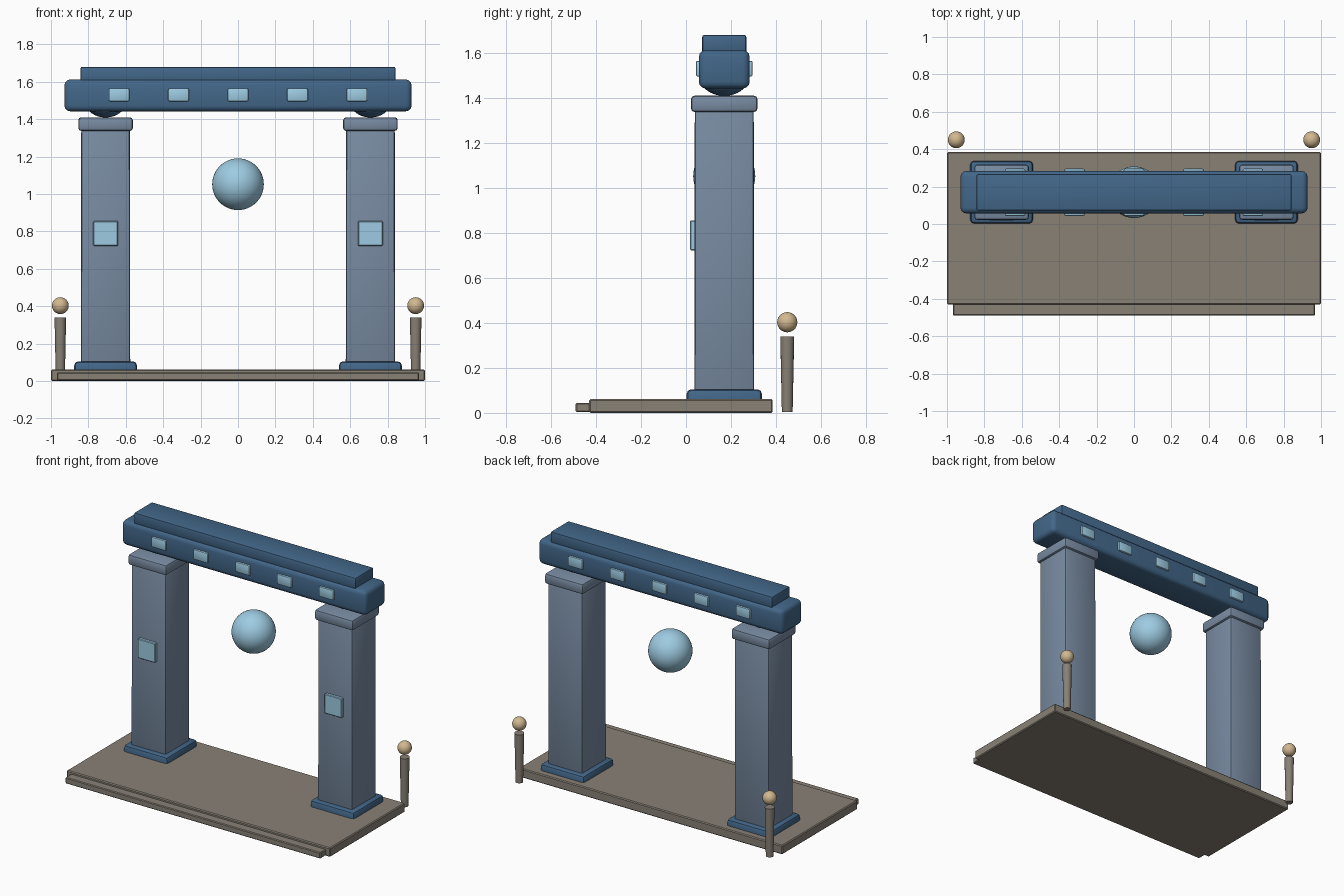
import bpy
import math

if "Cube" in bpy.data.objects:
    bpy.data.objects.remove(bpy.data.objects["Cube"])


def material(name, rgb):
    m = bpy.data.materials.new(name)
    m.diffuse_color = (*rgb, 1)
    m.use_nodes = True
    m.node_tree.nodes["Principled BSDF"].inputs["Base Color"].default_value = m.diffuse_color
    return m


STONE = material("stone", (0.25, 0.22, 0.18))
SLATE = material("slate", (0.19, 0.26, 0.36))
NAVY = material("navy", (0.055, 0.135, 0.25))
GLOW = material("pale_blue", (0.34, 0.60, 0.76))
GOLD = material("gold", (0.64, 0.48, 0.28))


def finish(name, mat):
    ob = bpy.context.object
    ob.name = name
    ob.data.materials.append(mat)
    bpy.ops.object.shade_smooth_by_angle(angle=math.radians(35))
    return ob


def box(name, x, y, z, mat, bevel=0.0, segments=2, top_scale=1.0):
    """Box from (min, max) ranges, optionally tapered and bevelled."""
    bpy.ops.mesh.primitive_cube_add(size=1)
    ob = bpy.context.object
    centre = [(r[0] + r[1]) / 2 for r in (x, y, z)]
    size = [r[1] - r[0] for r in (x, y, z)]
    for v in ob.data.vertices:
        s = top_scale if v.co.z > 0 else 1
        v.co = (v.co.x * size[0] * s, v.co.y * size[1] * s, v.co.z * size[2])
    ob.location = centre
    if bevel:
        mod = ob.modifiers.new("bevel", 'BEVEL')
        mod.width = bevel
        mod.segments = segments
        bpy.ops.object.modifier_apply(modifier=mod.name)
    return finish(name, mat)


def around(c, half):
    return (c - half, c + half)


def ball(name, loc, r, mat, segments=32, rings=16, squash=1.0):
    bpy.ops.mesh.primitive_uv_sphere_add(segments=segments, ring_count=rings,
                                         radius=r, location=loc)
    for v in bpy.context.object.data.vertices:
        v.co.z *= squash
    return finish(name, mat)


CY = 0.17  # depth line of the gate

# platform and front step
box("platform", (-1, 1), (-0.43, 0.385), (0, 0.062), STONE, 0.006, 1)
box("front_step", (-0.968, 0.968), (-0.49, -0.40), (0.003, 0.045), STONE, 0.005, 1)

for side, s in (("left", -1), ("right", 1)):
    cx = 0.708 * s
    # pillar with foot, capital and bearing
    box(side + "_foot", around(cx, 0.168), around(CY, 0.168), (0.003, 0.105), NAVY, 0.022)
    box(side + "_pillar", around(cx, 0.132), around(CY, 0.133), (0.06, 1.36),
        SLATE, 0.013, 2, 0.985)
    box(side + "_capital", around(cx, 0.146), around(CY, 0.148), (1.337, 1.41), SLATE, 0.016)
    ball(side + "_bearing", (cx, CY, 1.49), 0.108, NAVY, squash=0.75)
    # light panel on the pillar front
    box(side + "_panel", around(cx, 0.066), (0.018, 0.06), (0.722, 0.855), GLOW, 0.004, 1)
    # lamp post behind the platform
    bpy.ops.mesh.primitive_cone_add(vertices=16, radius1=0.024, radius2=0.031,
                                    depth=0.335, location=(0.95 * s, 0.45, 0.172))
    finish(side + "_lamp_post", STONE)
    ball(side + "_lamp", (0.95 * s, 0.45, 0.403), 0.045, GOLD, 24, 12)

# crossbeam and its top cap
box("crossbeam", (-0.928, 0.928), (0.057, 0.283), (1.442, 1.612), NAVY, 0.03, 3)
box("beam_cap", (-0.842, 0.842), (0.072, 0.268), (1.60, 1.68), NAVY, 0.009)

# lights along both faces of the beam
for i in range(5):
    x = (i - 2) * 0.318
    for face, y in (("front", (0.044, 0.08)), ("back", (0.26, 0.296))):
        box(f"{face}_beam_light_{i + 1}", around(x, 0.055), y, (1.495, 1.565), GLOW, 0.008)

# floating orb in the gateway
ball("floating_orb", (0, CY, 1.052), 0.138, GLOW, 48, 24)
